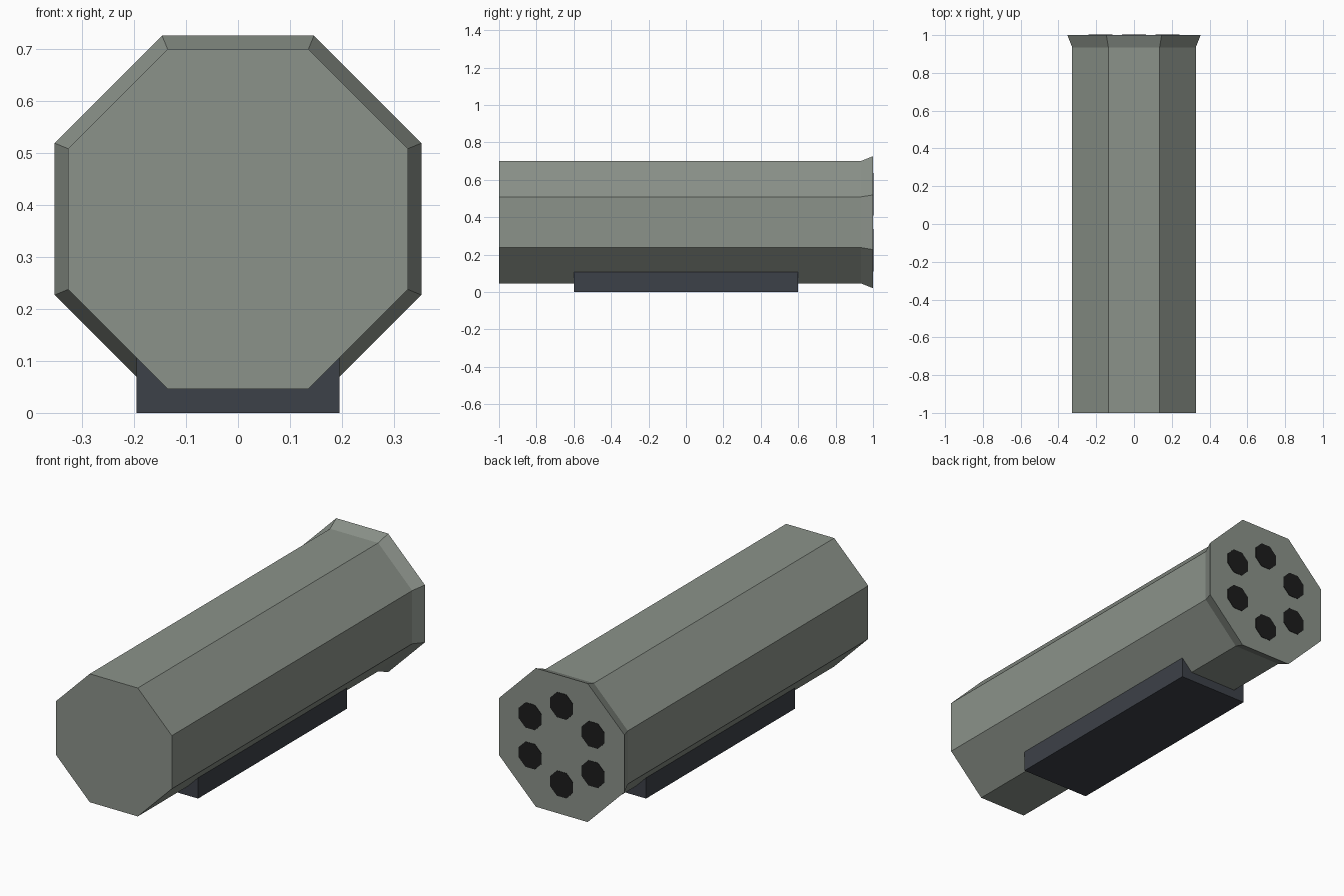
import bpy
import bmesh
import math
from mathutils import Matrix

cube = bpy.data.objects.get("Cube")
if cube:
    bpy.data.objects.remove(cube, do_unlink=True)

AXIS_Z = 0.373   # height of the tube axis
BACK = 1.0


def material(name, color):
    mat = bpy.data.materials.new(name)
    mat.use_nodes = True
    mat.diffuse_color = (*color, 1)
    mat.node_tree.nodes["Principled BSDF"].inputs["Base Color"].default_value = (*color, 1)
    return mat


def make_object(name, bm, mat):
    bmesh.ops.recalc_face_normals(bm, faces=bm.faces)
    mesh = bpy.data.meshes.new(name)
    bm.to_mesh(mesh)
    bm.free()
    mesh.materials.append(mat)
    obj = bpy.data.objects.new(name, mesh)
    bpy.context.collection.objects.link(obj)
    return obj


def prism(name, sections, mat, sides=8, x=0, z=AXIS_Z):
    """Closed prism along y through (y, flat radius) sections."""
    bm = bmesh.new()
    rings = []
    for y, flat in sections:
        r = flat / math.cos(math.pi / sides)
        angles = [math.tau * (i + 0.5) / sides for i in range(sides)]
        rings.append([bm.verts.new((x + r * math.cos(a), y, z + r * math.sin(a))) for a in angles])
    for a, b in zip(rings, rings[1:]):
        for i in range(sides):
            j = (i + 1) % sides
            bm.faces.new((a[i], a[j], b[j], b[i]))
    bm.faces.new(rings[0])
    bm.faces.new(rings[-1])
    return make_object(name, bm, mat)


grey_green = material("grey_green_paint", (0.26, 0.29, 0.255))
slate = material("dark_slate", (0.046, 0.052, 0.065))
black = material("bore_black", (0.012, 0.012, 0.012))

# Octagonal tube with a flared back rim
prism("tube_body", [(-1, 0.327), (0.935, 0.327), (BACK, 0.353)], grey_green)

# Mounting block under the tube
bm = bmesh.new()
bmesh.ops.create_cube(bm, size=1, matrix=Matrix.Translation((0, 0, 0.053)) @ Matrix.Diagonal((0.39, 1.2, 0.106, 1)))
make_object("mounting_block", bm, slate)

# Ring of six dark bores on the back face
for i in range(6):
    a = math.tau * (i + 0.5) / 6
    prism(f"bore_{i + 1}", [(BACK - 0.002, 0.064), (BACK + 0.002, 0.064)], black,
          x=0.205 * math.cos(a), z=AXIS_Z + 0.2 * math.sin(a))
